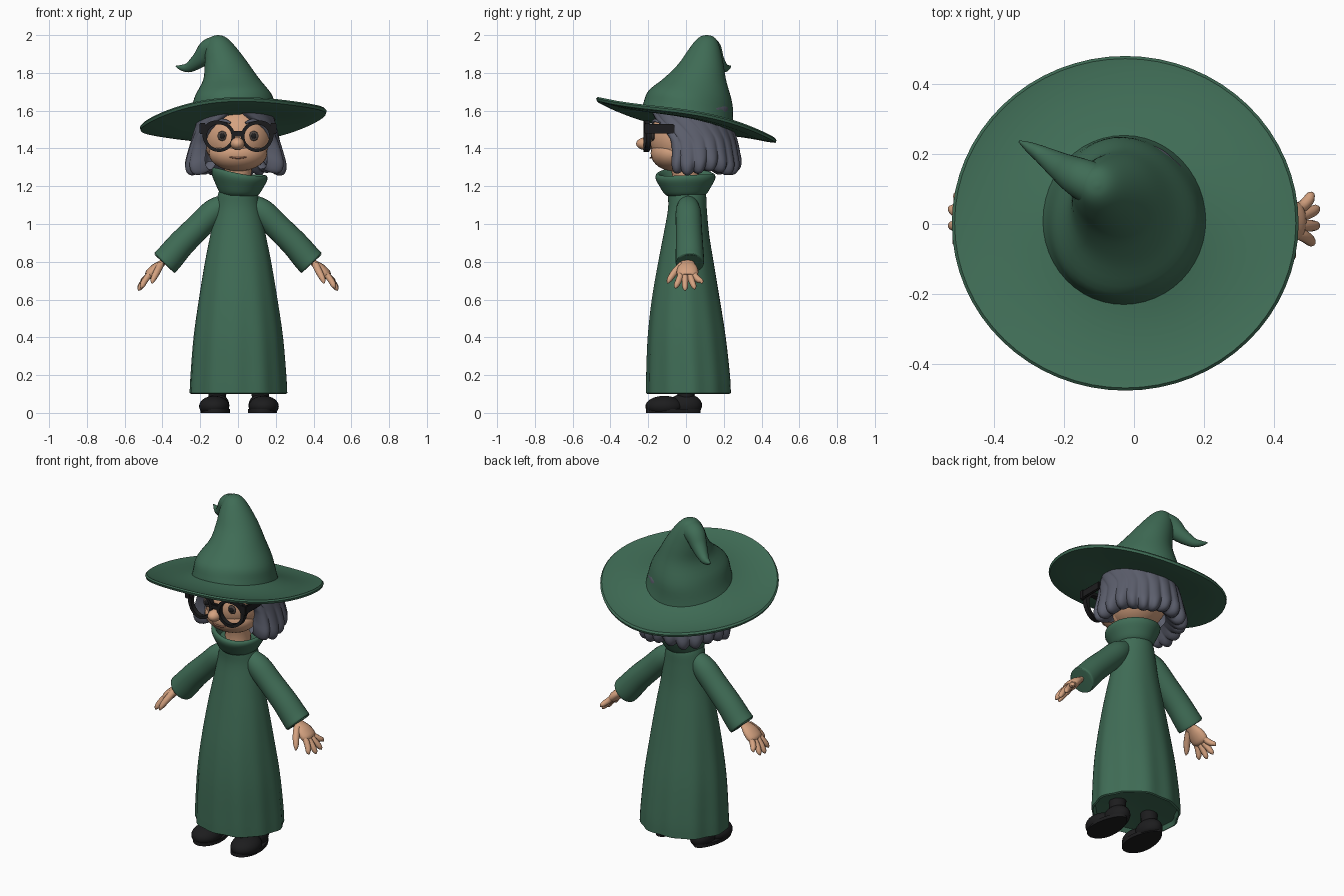
import bpy, bmesh, math
from math import sin, cos, pi, radians
from mathutils import Vector

if "Cube" in bpy.data.objects:
    bpy.data.objects.remove(bpy.data.objects["Cube"])


def material(name, rgb):
    m = bpy.data.materials.new(name)
    m.diffuse_color = (*rgb, 1)
    m.use_nodes = True
    m.node_tree.nodes["Principled BSDF"].inputs["Base Color"].default_value = m.diffuse_color
    return m


GREEN = material("green cloth", (0.05, 0.15, 0.092))
SKIN = material("skin", (0.66, 0.36, 0.215))
LIP = material("lip", (0.42, 0.19, 0.12))
HAIR = material("grey hair", (0.105, 0.112, 0.15))
BLACK = material("black", (0.012, 0.012, 0.013))
IRIS = material("iris", (0.07, 0.055, 0.05))


def finish(name, bm, mat, angle=50):
    bmesh.ops.recalc_face_normals(bm, faces=bm.faces)
    me = bpy.data.meshes.new(name)
    bm.to_mesh(me)
    bm.free()
    ob = bpy.data.objects.new(name, me)
    bpy.context.collection.objects.link(ob)
    me.materials.append(mat)
    bpy.ops.object.select_all(action='DESELECT')
    ob.select_set(True)
    bpy.context.view_layer.objects.active = ob
    bpy.ops.object.shade_smooth_by_angle(angle=radians(angle))
    return ob


def spline(rows, n=4):
    """Catmull-Rom interpolation of a list of equal-length tuples."""
    out = []
    for i in range(len(rows) - 1):
        a, b, c, d = (rows[max(0, min(len(rows) - 1, i + k))] for k in (-1, 0, 1, 2))
        for s in range(n):
            t = s / n
            out.append(tuple(0.5 * (2 * q + (r - p) * t + (2 * p - 5 * q + 4 * r - w) * t * t
                                    + (3 * q - p - 3 * r + w) * t ** 3)
                             for p, q, r, w in zip(a, b, c, d)))
    return out + [rows[-1]]


def loft(name, rings, mat, closed=True, caps=True, angle=50):
    bm = bmesh.new()
    vs = [[bm.verts.new(p) for p in r] for r in rings]
    n = len(vs[0])
    for a, b in zip(vs, vs[1:]):
        for j in range(n if closed else n - 1):
            k = (j + 1) % n
            bm.faces.new((a[j], a[k], b[k], b[j]))
    if caps:
        bm.faces.new(vs[0])
        bm.faces.new(vs[-1])
    return finish(name, bm, mat, angle)


def tube(name, pts, mat, seg=12, n=4, flat=1.0):
    """Tube along (x, y, z, radius) points; flat squashes it across the y axis."""
    pts = spline(pts, n)
    rings = []
    for i, p in enumerate(pts):
        d = (Vector(pts[min(i + 1, len(pts) - 1)][:3]) - Vector(pts[max(i - 1, 0)][:3])).normalized()
        side = Vector((0, 1, 0)) if abs(d.y) < 0.9 else Vector((1, 0, 0))
        u = (side - d * side.dot(d)).normalized()
        v = d.cross(u)
        r = max(p[3], 0.001)
        rings.append([Vector(p[:3]) + u * cos(2 * pi * k / seg) * r + v * sin(2 * pi * k / seg) * r * flat
                      for k in range(seg)])
    return loft(name, rings, mat)


def ball(name, c, size, mat, seg=24, floor=None):
    bm = bmesh.new()
    bmesh.ops.create_uvsphere(bm, u_segments=seg, v_segments=seg * 2 // 3, radius=1)
    for v in bm.verts:
        v.co = Vector([c[i] + v.co[i] * size[i] for i in range(3)])
        if floor is not None:
            v.co.z = max(v.co.z, floor)
    return finish(name, bm, mat)


def box(name, c, size, mat):
    bm = bmesh.new()
    bmesh.ops.create_cube(bm, size=1)
    for v in bm.verts:
        v.co = Vector([c[i] + v.co[i] * size[i] for i in range(3)])
    bmesh.ops.bevel(bm, geom=bm.edges[:], offset=0.005, segments=2, affect='EDGES')
    return finish(name, bm, mat, 40)


def angles(n):
    return [2 * pi * k / n for k in range(n)]


def tilt(x, y):
    """Height offset of the tilted hat plane."""
    return -0.21 * y + 0.075 * (x + 0.025)


# Robe: flared body with folds growing towards the hem (z, half width, front y, back y)
robe = spline([(1.20, .085, -.085, .085), (1.16, .105, -.095, .105), (1.08, .12, -.095, .11),
               (.95, .145, -.118, .122), (.8, .175, -.147, .147), (.6, .208, -.182, .182),
               (.4, .236, -.204, .215), (.2, .252, -.212, .238), (.105, .257, -.213, .243)], 4)
robe += [(.10, .247, -.205, .233), (.125, .235, -.19, .22), (.14, .08, -.08, .08)]
rings = []
for z, w, f, b in robe:
    amp = .03 * max(0, min(1, (1 - z) / .8))
    ring = []
    for t in angles(72):
        k = 1 + amp * (.55 * sin(11 * t + .6) + .45 * sin(6 * t + 1) - .35)
        ring.append((w * k * cos(t), (f + b) / 2 + (b - f) / 2 * k * sin(t), z))
    rings.append(ring)
loft("robe", rings, GREEN)

# Cowl collar, folded outwards
cowl = spline([(1.15, .095), (1.165, .112), (1.20, .132), (1.24, .152), (1.265, .152),
               (1.272, .138), (1.25, .122), (1.21, .105)], 3)
loft("collar", [[(.008 + r * .96 * cos(t), r * 1.03 * sin(t) - .003,
                  z + (z - 1.14) * (-.15 * cos(t) + .05 * sin(2 * t + 1))) for t in angles(40)]
                for z, r in cowl], GREEN)
tube("neck", [(0, 0, 1.15, .075), (0, 0, 1.24, .07), (0, -.01, 1.34, .08)], SKIN, 20)

# Sleeves, hands and shoes
for s, side in ((-1, "left"), (1, "right")):
    tube("sleeve_" + side, [(s * .07, .01, 1.11, .05), (s * .13, .012, 1.065, .067), (s * .21, .015, .985, .069),
                            (s * .30, .018, .895, .072), (s * .36, .02, .825, .075), (s * .388, .02, .795, .075),
                            (s * .384, .02, .80, .062), (s * .35, .02, .84, .05)], GREEN, 24)
    tube("palm_" + side, [(s * .36, .01, .835, .032), (s * .40, .008, .795, .036), (s * .435, .008, .765, .054),
                          (s * .465, .008, .735, .056), (s * .478, .008, .722, .04)], SKIN, 16, flat=.5)
    for i, (y0, y1, x1, z1) in enumerate([(-.03, -.055, .515, .66), (-.005, -.005, .528, .648),
                                          (.022, .045, .528, .655), (.047, .085, .513, .685)]):
        tube(f"finger_{i + 1}_{side}", [(s * .45, y0, .75, .014), (s * .475, y0, .725, .017),
                                        (s * (.46 + x1) / 2 + s * .01, (y0 + y1) / 2, (.725 + z1) / 2, .0165),
                                        (s * (x1 - .008), y1 * .95, z1 + .012, .013),
                                        (s * x1, y1, z1, .003)], SKIN, 10, 3)
    tube("thumb_" + side, [(s * .41, -.02, .785, .02), (s * .43, -.06, .745, .019),
                           (s * .45, -.088, .705, .014), (s * .455, -.098, .685, .003)], SKIN, 10, 3)
    x = .005 + s * .125
    ball("shoe_toe_" + side, (x + s * .006, -.115, .035), (.08, .1, .055), BLACK, 24, .004)
    ball("shoe_heel_" + side, (x - s * .01, -.005, .04), (.064, .09, .062), BLACK, 24, .004)
    loft("shoe_sole_" + side, [[(x + (.076 - .014 * sin(t)) * cos(t), -.068 + .145 * sin(t), z)
                                for t in angles(32)] for z in (0, .02)], BLACK)
    tube("ankle_" + side, [(x - s * .01, 0, .06, .045), (x - s * .015, 0, .2, .05)], BLACK, 16)

# Head and face
ball("head", (0, 0, 1.455), (.182, .192, .178), SKIN, 36)
ball("jaw", (0, -.065, 1.375), (.155, .122, .095), SKIN, 28)
ball("nose", (-.003, -.212, 1.425), (.038, .052, .034), SKIN, 20)
tube("mouth", [(-.06, -.168, 1.363, .002), (-.03, -.183, 1.352, .004), (0, -.188, 1.35, .005),
               (.03, -.183, 1.352, .004), (.06, -.168, 1.363, .002)], LIP, 8)
for s, side in ((-1, "left"), (1, "right")):
    ball("iris_" + side, (s * .083, -.175, 1.466), (.026, .009, .026), IRIS, 16)
    ball("pupil_" + side, (s * .083, -.182, 1.466), (.014, .006, .014), BLACK, 12)
    tube("brow_" + side, [(s * .04, -.178, 1.535, .006), (s * .08, -.165, 1.548, .009),
                          (s * .13, -.135, 1.535, .004)], HAIR, 8)
    # Spectacle rim: thick ring, wider at the outer upper corner
    rim = []
    for t in angles(36):
        o = .084 + .012 * max(0, cos(t - .75)) ** 4
        c = [(o, -.226), (o, -.198), (.066, -.198), (.066, -.226)]
        rim.append([(s * (.1 + r * cos(t)), y + .015 * max(0, cos(t)), 1.463 + r * .97 * sin(t)) for r, y in c])
    loft("spectacle_rim_" + side, rim + rim[:1], BLACK, caps=False, angle=30)
    box("spectacle_hinge_" + side, (s * .188, -.205, 1.505), (.034, .028, .058), BLACK)
    box("spectacle_temple_" + side, (s * .194, -.135, 1.505), (.016, .15, .05), BLACK)
box("spectacle_bridge", (0, -.213, 1.478), (.05, .024, .03), BLACK)

# Bobbed hair: shell open at the face (z, x radius, y radius, opening half angle, strand depth)
rows = spline([(1.70, .06, .06, 0, 0), (1.67, .13, .14, 0, 0), (1.63, .185, .21, 3, .01),
               (1.58, .2, .212, 20, .02), (1.52, .213, .222, 42, .03), (1.45, .232, .245, 56, .05),
               (1.38, .252, .258, 60, .07), (1.325, .262, .265, 60, .08), (1.285, .245, .245, 60, .08),
               (1.282, .2, .2, 60, .06), (1.33, .15, .15, 60, 0)], 3)
rings = []
N = 144
for z, rx, ry, a, amp in rows:
    a = radians(max(a, 0))
    shift = radians(9) * min(1, max(0, (z - 1.45) / .1))
    ring = []
    for i in range(N + 1):
        u = i / N
        t = a + (2 * pi - 2 * a) * u
        edge = max(0, 1 - min(u, 1 - u) / .07) ** 2
        lobe = abs(sin(15 * pi * u + .5 * sin(9 * u))) ** .7
        k = (1 - .25 * edge * a / radians(60)) * (1 + amp * (lobe - .6))
        t -= shift * cos(t / 2)
        ring.append((-.012 - rx * k * sin(t), .022 - ry * k * cos(t),
                     z - .3 * amp * (lobe - .5 + .5 * sin(23 * u))))
    rings.append(ring)
loft("hair", rings, HAIR, closed=False, caps=False, angle=60)

# Hat brim: tilted disc with rolled edge (radius, height)
brim = [(.18, .045), (.23, .03), (.29, .014), (.38, .006), (.46, .009), (.487, .015), (.495, .006),
        (.49, -.008), (.46, -.012), (.38, -.014), (.28, -.008), (.18, .0)]
rings = []
for r, h in brim:
    ring = []
    for t in angles(64):
        x, y = -.025 + r * cos(t), .002 + r * .965 * sin(t)
        ring.append((x, y, 1.548 + h + tilt(x, y) + .012 * (r / .49) ** 2 * sin(3 * t + .6)))
    rings.append(ring)
loft("hat_brim", rings, GREEN, caps=False)

# Hat crown: leaning cone (centre x, y, z, x radius, y radius, share of the brim tilt)
crown = spline([(-.028, .01, 1.55, .24, .245, 1), (-.028, .012, 1.60, .226, .237, .95),
                (-.03, .02, 1.68, .203, .22, .7), (-.036, .05, 1.77, .148, .162, .35),
                (-.06, .08, 1.85, .116, .118, .1), (-.085, .097, 1.92, .087, .086, 0),
                (-.1, .107, 1.97, .058, .058, 0), (-.105, .11, 1.993, .032, .032, 0),
                (-.105, .11, 2.0, .004, .004, 0)], 4)
rings = []
for cx, cy, z, rx, ry, k in crown:
    ring = []
    for t in angles(48):
        w = 1 + .025 * sin(3 * t + 9 * z) * max(0, min(1, (1.9 - z) * 4, (z - 1.56) * 10))
        x, y = cx + rx * w * cos(t), cy + ry * w * sin(t)
        ring.append((x, y, z + k * tilt(x, y)))
    rings.append(ring)
loft("hat_crown", rings, GREEN)
tube("hat_tip", [(-.09, .1, 1.93, .066), (-.15, .13, 1.925, .058), (-.2, .158, 1.872, .044),
                 (-.258, .195, 1.83, .027), (-.3, .22, 1.828, .015), (-.328, .236, 1.836, .003)], GREEN, 20, 5)
